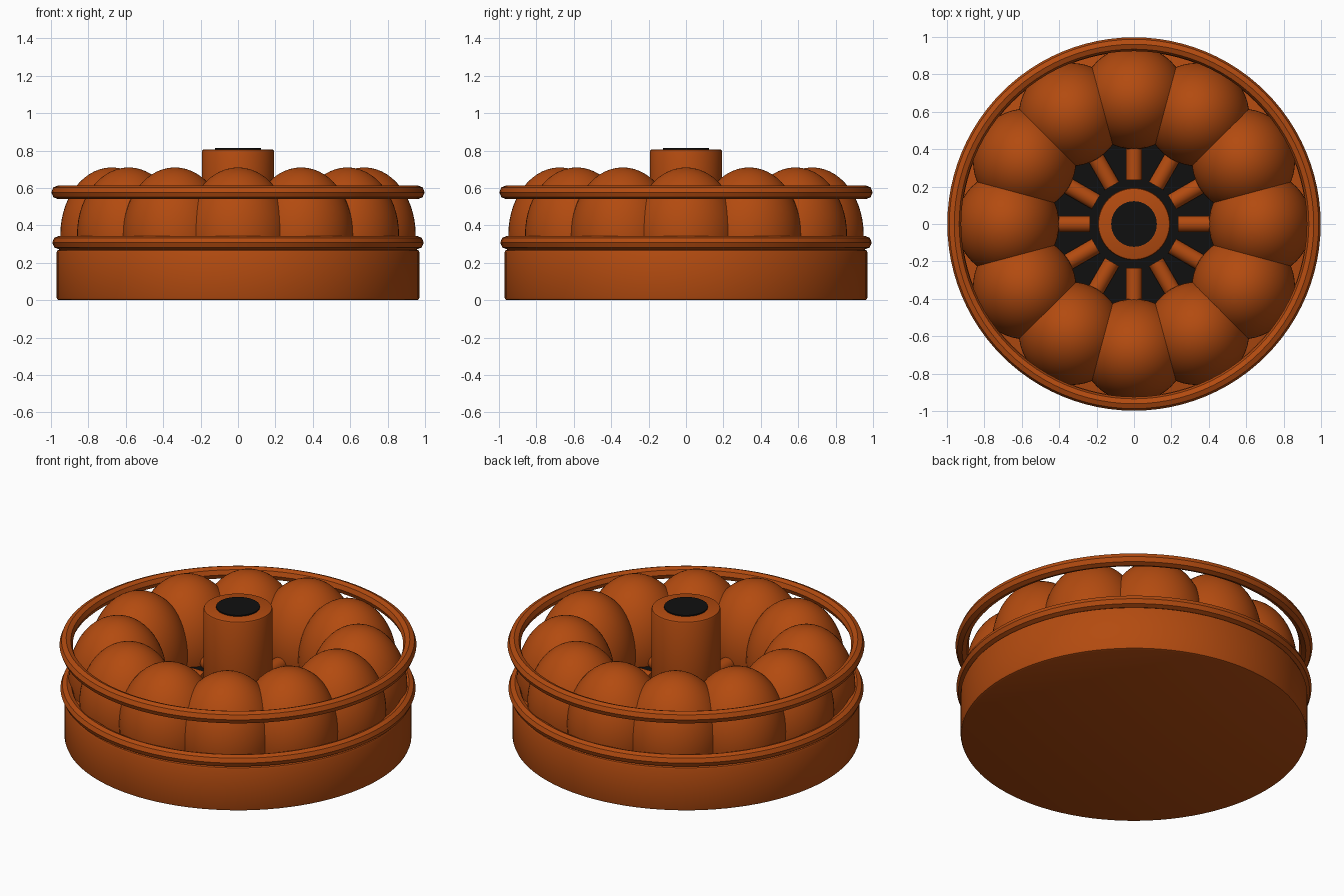
import bpy, bmesh, math
from mathutils import Matrix, Vector

cube = bpy.data.objects.get("Cube")
if cube:
    bpy.data.objects.remove(cube, do_unlink=True)


def material(name, rgb):
    m = bpy.data.materials.new(name)
    m.use_nodes = True
    m.diffuse_color = (*rgb, 1)
    m.node_tree.nodes["Principled BSDF"].inputs["Base Color"].default_value = (*rgb, 1)
    return m


COPPER = material("copper_brown", (0.45, 0.07, 0.005))
BLACK = material("black", (0.005, 0.005, 0.005))


def finish(name, bm, mat, angle=30):
    bmesh.ops.recalc_face_normals(bm, faces=bm.faces)
    mesh = bpy.data.meshes.new(name)
    bm.to_mesh(mesh)
    bm.free()
    mesh.materials.append(mat)
    obj = bpy.data.objects.new(name, mesh)
    bpy.context.collection.objects.link(obj)
    bpy.ops.object.select_all(action="DESELECT")
    obj.select_set(True)
    bpy.context.view_layer.objects.active = obj
    bpy.ops.object.shade_smooth_by_angle(angle=math.radians(angle))
    return obj


def cylinder(name, radius, z0, z1, mat, bevel=0.0, segments=96):
    bm = bmesh.new()
    bmesh.ops.create_cone(bm, cap_ends=True, segments=segments, radius1=radius, radius2=radius,
                          depth=z1 - z0, matrix=Matrix.Translation((0, 0, (z0 + z1) / 2)))
    if bevel:
        rims = [e for e in bm.edges if abs(e.verts[0].co.z - e.verts[1].co.z) < 1e-5]
        bmesh.ops.bevel(bm, geom=rims, offset=bevel, segments=2, affect="EDGES", profile=0.5)
    return finish(name, bm, mat)


def hoop(name, z, major, minor, sides=8, segments=96):
    # Spin a faceted cross-section about the vertical axis
    bm = bmesh.new()
    ring = [bm.verts.new((major + minor * math.cos(a), 0, z + minor * math.sin(a)))
            for a in (math.tau * i / sides for i in range(sides))]
    edges = [bm.edges.new((ring[i], ring[(i + 1) % sides])) for i in range(sides)]
    bmesh.ops.spin(bm, geom=ring + edges, cent=(0, 0, 0), axis=(0, 0, 1),
                   angle=math.tau, steps=segments, use_duplicate=False)
    bmesh.ops.remove_doubles(bm, verts=bm.verts, dist=1e-4)
    return finish(name, bm, COPPER)


# Drum base, centre column and their dark discs
cylinder("base_drum", 0.97, 0.0, 0.27, COPPER, bevel=0.014)
cylinder("centre_floor", 0.5, 0.268, 0.277, BLACK)
cylinder("centre_column", 0.193, 0.26, 0.807, COPPER, bevel=0.012, segments=64)
cylinder("column_opening", 0.122, 0.805, 0.814, BLACK, segments=48)

# Two outer hoops
hoop("lower_hoop", 0.308, 0.957, 0.036)
hoop("upper_hoop", 0.577, 0.961, 0.037)

# Ring of twelve rounded lobes and the spokes inside them
COUNT = 12
for i in range(COUNT):
    turn = Matrix.Rotation(math.tau * i / COUNT, 4, "Z")

    bm = bmesh.new()
    bmesh.ops.create_uvsphere(bm, u_segments=48, v_segments=28, radius=1)
    bmesh.ops.transform(bm, verts=bm.verts, matrix=turn @ Matrix.Translation((0.675, 0, 0.35))
                        @ Matrix.Diagonal((0.275, 0.28, 0.36, 1)))
    bmesh.ops.bisect_plane(bm, geom=bm.verts[:] + bm.edges[:] + bm.faces[:],
                           plane_co=Vector((0, 0, 0.255)), plane_no=Vector((0, 0, 1)),
                           clear_inner=True)
    finish(f"lobe_{i + 1}", bm, COPPER)

    bm = bmesh.new()
    bmesh.ops.create_cone(bm, cap_ends=True, segments=24, radius1=0.044, radius2=0.044, depth=0.23,
                          matrix=turn @ Matrix.Translation((0.35, 0, 0.3))
                          @ Matrix.Rotation(math.pi / 2, 4, "Y"))
    finish(f"spoke_{i + 1}", bm, COPPER)
